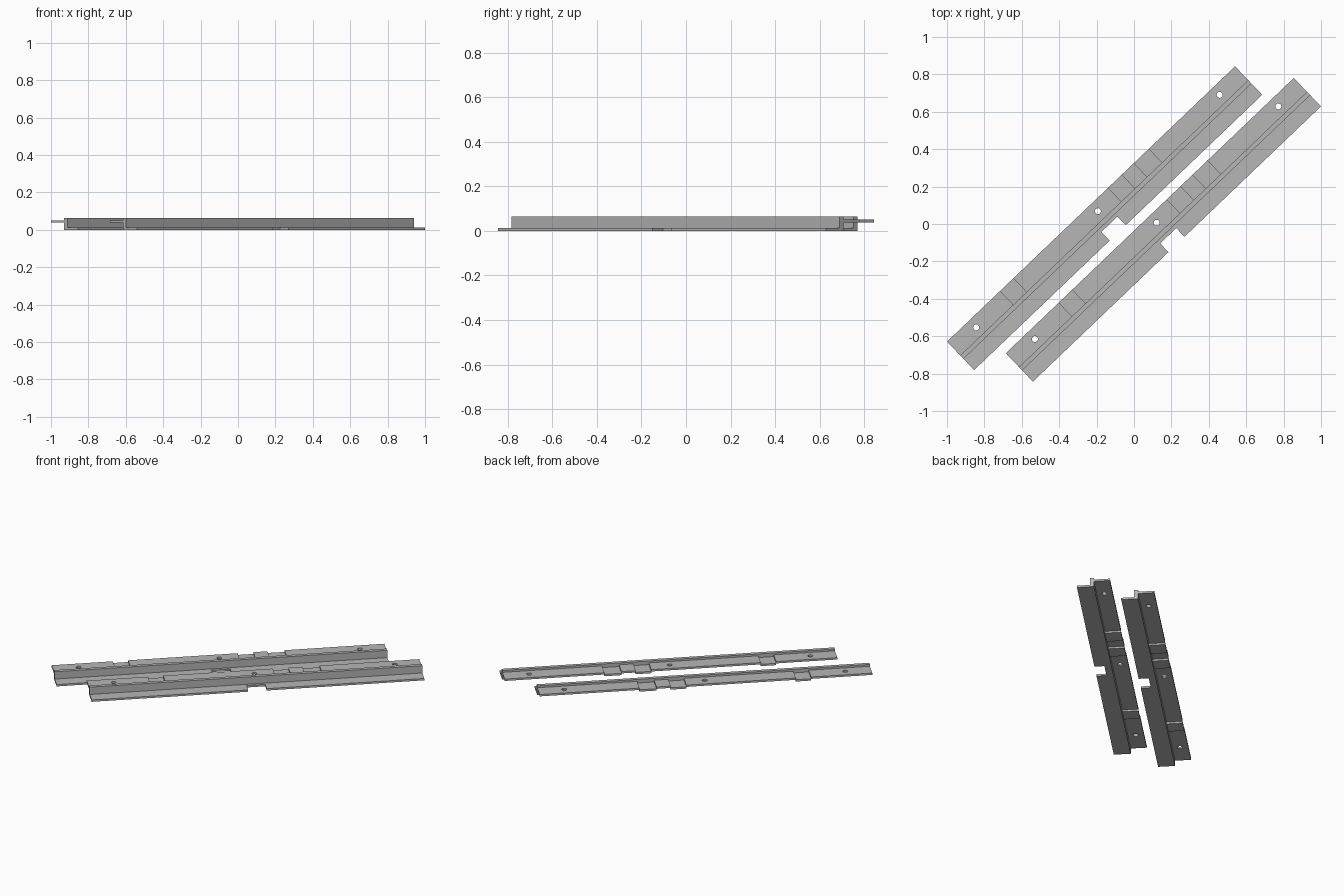
import bpy, bmesh, math
from mathutils import Matrix, Vector

if "Cube" in bpy.data.objects:
    bpy.data.objects.remove(bpy.data.objects["Cube"])

HALF_L, HALF_W = 1.065, 0.105       # rail half length and half width
WEB = (-0.022, 0.003)               # web extent across the rail
THICK, HEIGHT, TOP = 0.013, 0.064, 0.051
STEP = 0.012                        # drop of the recessed sections
ANGLE = math.radians(43.7)

steel = bpy.data.materials.new("grey steel")
steel.diffuse_color = (0.47, 0.47, 0.47, 1)
steel.use_nodes = True
steel.node_tree.nodes["Principled BSDF"].inputs["Base Color"].default_value = steel.diffuse_color


def finish(name, bm, frame):
    bmesh.ops.recalc_face_normals(bm, faces=bm.faces)
    mesh = bpy.data.meshes.new(name)
    bm.to_mesh(mesh)
    bm.free()
    mesh.materials.append(steel)
    ob = bpy.data.objects.new(name, mesh)
    ob.matrix_world = frame
    bpy.context.collection.objects.link(ob)
    return ob


def add_box(bm, x, y, z):
    size = Matrix.Diagonal((x[1] - x[0], y[1] - y[0], z[1] - z[0], 1))
    mid = Vector((sum(x) / 2, sum(y) / 2, sum(z) / 2))
    bmesh.ops.create_cube(bm, size=1, matrix=Matrix.Translation(mid) @ size)


def build_rail(side, frame):
    # upright web
    bm = bmesh.new()
    add_box(bm, (-HALF_L, HALF_L), WEB, (0, HEIGHT))
    finish(side + "_web", bm, frame)

    # bottom flange with a rectangular notch in its outer edge
    outline = [(-HALF_L, WEB[0]), (-HALF_L, -HALF_W), (-0.063, -HALF_W), (-0.063, -0.041),
               (0.056, -0.041), (0.056, -HALF_W), (HALF_L, -HALF_W), (HALF_L, WEB[0])]
    bm = bmesh.new()
    face = bm.faces.new([bm.verts.new((x, y, 0)) for x, y in outline])
    ext = bmesh.ops.extrude_face_region(bm, geom=[face])
    bmesh.ops.translate(bm, vec=(0, 0, THICK),
                        verts=[v for v in ext["geom"] if isinstance(v, bmesh.types.BMVert)])
    finish(side + "_bottom_flange", bm, frame)

    # top flange: alternating raised and recessed sections
    cuts = [-HALF_L, -0.673, -0.575, 0.126, 0.226, 0.317, 0.426, HALF_L]
    raised, recessed = bmesh.new(), bmesh.new()
    for i, x in enumerate(zip(cuts, cuts[1:])):
        top = TOP - STEP * (i % 2)
        add_box(recessed if i % 2 else raised, x, (WEB[1], HALF_W), (top - THICK, top))
    flange = finish(side + "_top_flange", raised, frame)
    finish(side + "_recessed_sections", recessed, frame)

    # screw holes
    bm = bmesh.new()
    for x in (-0.9, 0, 0.9):
        bmesh.ops.create_cone(bm, cap_ends=True, segments=24, radius1=0.016, radius2=0.016,
                              depth=0.1, matrix=Matrix.Translation((x, 0.052, 0.045)))
    cutter = finish(side + "_hole_cutter", bm, frame)
    cutter.hide_render = True
    cutter.display_type = 'WIRE'
    mod = flange.modifiers.new("screw_holes", 'BOOLEAN')
    mod.operation, mod.solver, mod.object = 'DIFFERENCE', 'EXACT', cutter


# two identical rails side by side
for side, s in (("left_rail", -1), ("right_rail", 1)):
    build_rail(side, Matrix.Translation((0.157 * s, -0.031 * s, 0)) @ Matrix.Rotation(ANGLE, 4, 'Z'))
